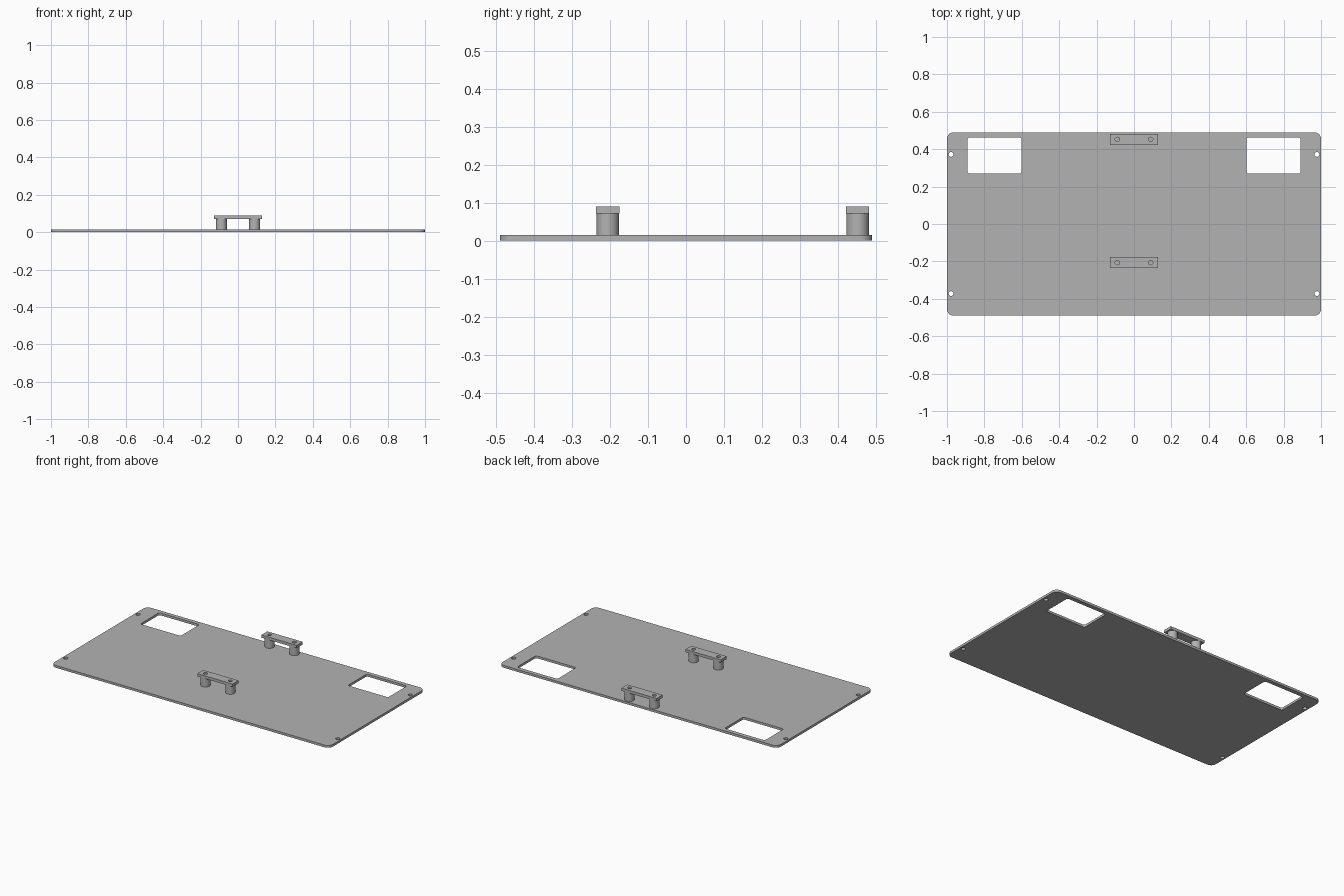
import bpy
import bmesh
from math import sin, cos, pi, radians

cube = bpy.data.objects.get("Cube")
if cube:
    bpy.data.objects.remove(cube, do_unlink=True)

grey = bpy.data.materials.new("plain grey")
grey.use_nodes = True
colour = (0.45, 0.45, 0.45, 1)
grey.diffuse_color = colour
grey.node_tree.nodes["Principled BSDF"].inputs["Base Color"].default_value = colour


def circle(x, y, r, n=32):
    return [(x + r * cos(2 * pi * i / n), y + r * sin(2 * pi * i / n)) for i in range(n)]


def rounded_rect(x, y, w, d, r, n=8):
    """Outline centred on x, y with corner radius r (zero gives square corners)."""
    if r == 0:
        return [(x + sx * w / 2, y + sy * d / 2) for sx, sy in ((1, 1), (-1, 1), (-1, -1), (1, -1))]
    points = []
    for k, (sx, sy) in enumerate(((1, 1), (-1, 1), (-1, -1), (1, -1))):
        for i in range(n + 1):
            a = pi / 2 * (k + i / n)
            points.append((x + sx * (w / 2 - r) + r * cos(a), y + sy * (d / 2 - r) + r * sin(a)))
    return points


def extruded(name, loops, z0, z1):
    """Solid from an outer outline and the hole outlines inside it."""
    curve = bpy.data.curves.new(name + "_profile", 'CURVE')
    curve.dimensions = '2D'
    curve.fill_mode = 'BOTH'
    curve.extrude = (z1 - z0) / 2
    for loop in loops:
        spline = curve.splines.new('POLY')
        spline.points.add(len(loop) - 1)
        for point, (x, y) in zip(spline.points, loop):
            point.co = (x, y, 0, 1)
        spline.use_cyclic_u = True
    helper = bpy.data.objects.new(name + "_profile", curve)
    bpy.context.collection.objects.link(helper)
    bpy.context.view_layer.update()
    graph = bpy.context.evaluated_depsgraph_get()
    mesh = bpy.data.meshes.new_from_object(helper.evaluated_get(graph))
    bpy.data.objects.remove(helper, do_unlink=True)

    # Weld caps to walls and move into place
    bm = bmesh.new()
    bm.from_mesh(mesh)
    bmesh.ops.remove_doubles(bm, verts=bm.verts, dist=1e-5)
    bmesh.ops.recalc_face_normals(bm, faces=bm.faces)
    bmesh.ops.translate(bm, verts=bm.verts, vec=(0, 0, (z0 + z1) / 2))
    bm.to_mesh(mesh)
    bm.free()
    mesh.materials.clear()
    mesh.materials.append(grey)
    mesh.shade_smooth()
    mesh.set_sharp_from_angle(angle=radians(30))
    obj = bpy.data.objects.new(name, mesh)
    bpy.context.collection.objects.link(obj)
    return obj


# Base plate with two windows and four screw holes
plate_top = 0.015
outlines = [rounded_rect(0, 0, 2, 0.98, 0.035)]
for side in (-1, 1):
    outlines.append(rounded_rect(side * 0.746, 0.366, 0.29, 0.194, 0.013))
    for y in (-0.372, 0.372):
        outlines.append(circle(side * 0.978, y, 0.013))
extruded("base_plate", outlines, 0, plate_top)

# Raised brackets: a drilled bar on two hollow posts
bar_bottom, bar_top = 0.072, 0.09
for place, y in (("front", -0.206), ("back", 0.452)):
    holes = [circle(side * 0.089, y, 0.012) for side in (-1, 1)]
    bar = rounded_rect(0, y, 0.254, 0.061, 0)
    extruded(place + "_bar", [bar] + holes, bar_bottom, bar_top)
    for label, side, hole in zip(("right", "left"), (-1, 1), holes):
        extruded(f"{place}_{label}_post", [circle(side * 0.089, y, 0.0295), hole],
                 plate_top, bar_bottom)
